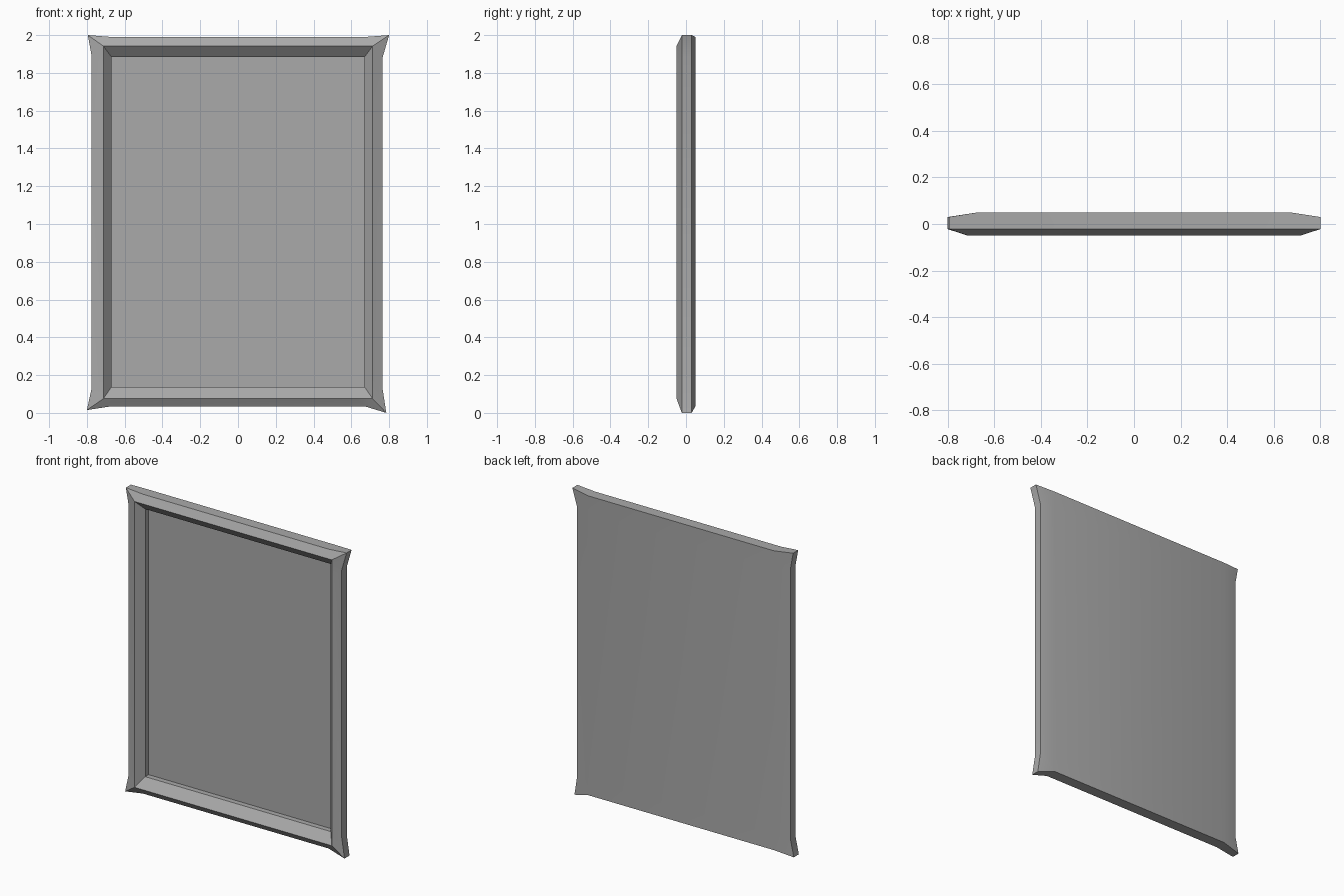
import bpy, bmesh, math

cube = bpy.data.objects.get("Cube")
if cube:
    bpy.data.objects.remove(cube, do_unlink=True)

# One plain grey for the whole piece
grey = bpy.data.materials.new("plain grey")
grey.use_nodes = True
colour = (0.4, 0.4, 0.4, 1)
grey.diffuse_color = colour
grey.node_tree.nodes["Principled BSDF"].inputs["Base Color"].default_value = colour

# Outer outline with flared corners, anticlockwise from the lower left corner
OUTLINE = [(-.80, .015), (-.67, .035), (.67, .035), (.785, 0),
           (.765, .13), (.765, 1.88), (.80, 2), (.67, 1.99),
           (-.67, 1.99), (-.795, 2), (-.775, 1.89), (-.775, .13)]
FULL_DEPTH = (1, 2, 7, 8)          # rim points where the back is deepest

bm = bmesh.new()


def rect_loop(half, low, high, y):
    """Rectangle with two extra points per side, matching the outline."""
    corners = [(-half, low), (half, low), (half, high), (-half, high)]
    loop = []
    for i, (x, z) in enumerate(corners):
        nx, nz = corners[(i + 1) % 4]
        for t in (0, .06, .94):
            loop.append(bm.verts.new((x + (nx - x) * t, y, z + (nz - z) * t)))
    return loop


def bridge(a, b):
    for i in range(len(a)):
        j = (i + 1) % len(a)
        bm.faces.new((a[i], a[j], b[j], b[i]))


# Rim, sloping border, inner bevel and recess step, from back to front and in
loops = [
    [bm.verts.new((x, .05 if i in FULL_DEPTH else .03, z))
     for i, (x, z) in enumerate(OUTLINE)],
    [bm.verts.new((x, -.022, z)) for x, z in OUTLINE],
    rect_loop(.713, .075, 1.942, -.05),
    rect_loop(.67, .137, 1.885, 0),
    rect_loop(.67, .137, 1.885, .035),
]
for a, b in zip(loops, loops[1:]):
    bridge(a, b)

# Recessed front panel
bm.faces.new(loops[-1])

# Back sheet: flat middle, edges curving forward at the sides
r = loops[0]
m = [bm.verts.new((x, .05, z))
     for x, z in ((-.67, .13), (.67, .13), (.67, 1.88), (-.67, 1.88))]
for k in range(4):
    c, n = 3 * k, (k + 1) % 4
    bm.faces.new((r[c - 1], r[c], r[c + 1], m[k]))
    bm.faces.new((r[c + 1], r[c + 2], m[n], m[k]))
bm.faces.new(m)

bmesh.ops.recalc_face_normals(bm, faces=bm.faces)
mesh = bpy.data.meshes.new("framed_panel")
bm.to_mesh(mesh)
bm.free()
mesh.materials.append(grey)

panel = bpy.data.objects.new("framed_panel", mesh)
bpy.context.collection.objects.link(panel)
bpy.ops.object.select_all(action='DESELECT')
panel.select_set(True)
bpy.context.view_layer.objects.active = panel
bpy.ops.object.shade_smooth_by_angle(angle=math.radians(35))
